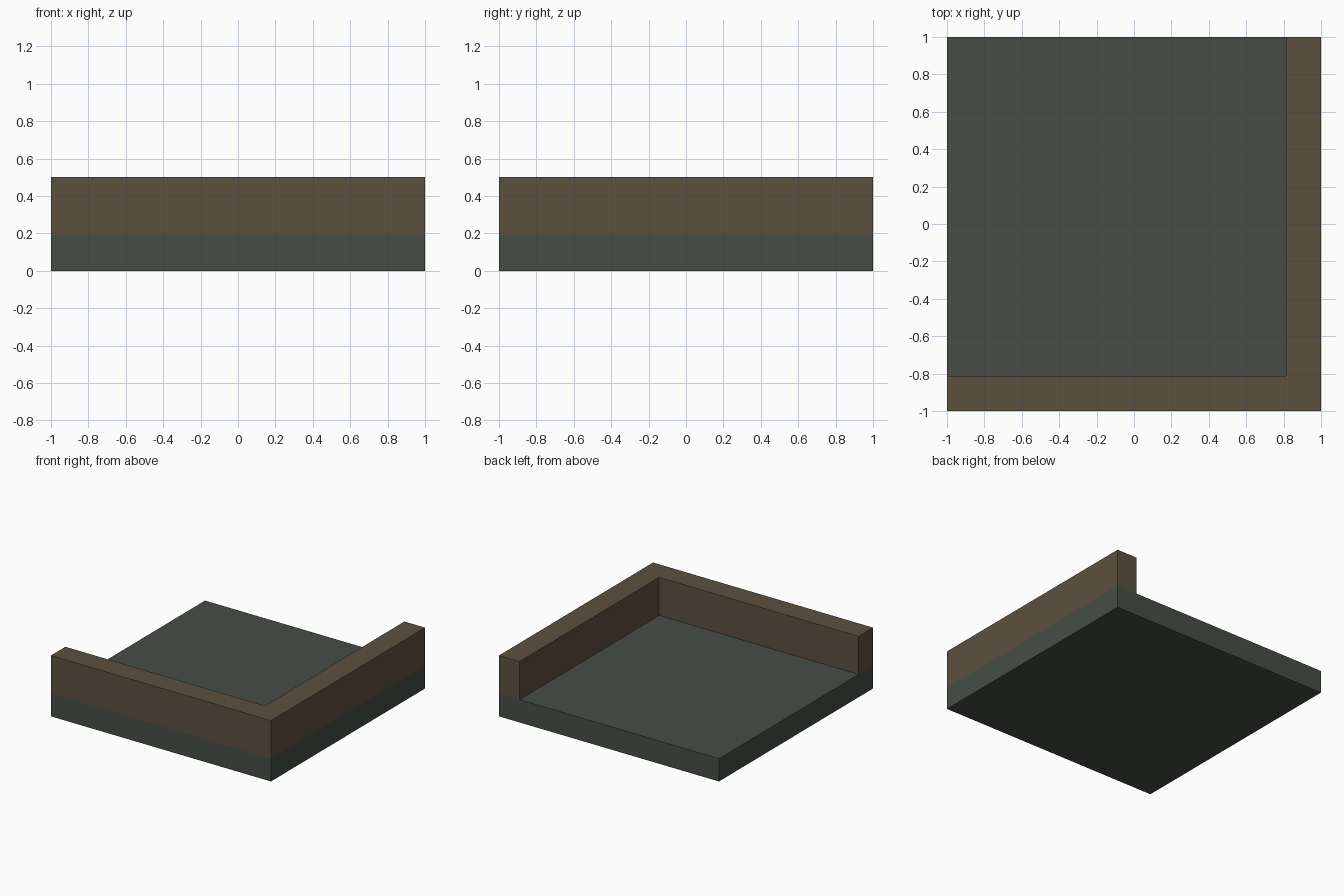
import bpy
import bmesh

cube = bpy.data.objects.get("Cube")
if cube:
    bpy.data.objects.remove(cube, do_unlink=True)


def make_material(name, rgb):
    mat = bpy.data.materials.new(name)
    mat.use_nodes = True
    color = (*rgb, 1)
    mat.diffuse_color = color
    mat.node_tree.nodes["Principled BSDF"].inputs["Base Color"].default_value = color
    return mat


def extrude_outline(name, outline, bottom, top, mat):
    """Extrude a counter-clockwise floor outline from bottom to top."""
    bm = bmesh.new()
    base = bm.faces.new([bm.verts.new((x, y, bottom)) for x, y in outline])
    result = bmesh.ops.extrude_face_region(bm, geom=[base], use_keep_orig=True)
    raised = [v for v in result["geom"] if isinstance(v, bmesh.types.BMVert)]
    bmesh.ops.translate(bm, verts=raised, vec=(0, 0, top - bottom))
    bmesh.ops.recalc_face_normals(bm, faces=bm.faces)
    mesh = bpy.data.meshes.new(name)
    bm.to_mesh(mesh)
    bm.free()
    mesh.materials.append(mat)
    obj = bpy.data.objects.new(name, mesh)
    bpy.context.collection.objects.link(obj)
    return obj


green = make_material("dark grey green", (0.061, 0.076, 0.059))
brown = make_material("dull brown", (0.107, 0.082, 0.051))

HALF = 1.0
INNER = 0.8125   # inner face of the walls
FLOOR = 0.1875   # top of the floor slab
HEIGHT = 0.5

# Square floor slab
square = [(-HALF, -HALF), (HALF, -HALF), (HALF, HALF), (-HALF, HALF)]
extrude_outline("floor_slab", square, 0, FLOOR, green)

# L-shaped wall along the front and left edges
corner = [(-HALF, -HALF), (HALF, -HALF), (HALF, HALF),
          (INNER, HALF), (INNER, -INNER), (-HALF, -INNER)]
extrude_outline("corner_wall", corner, FLOOR, HEIGHT, brown)
